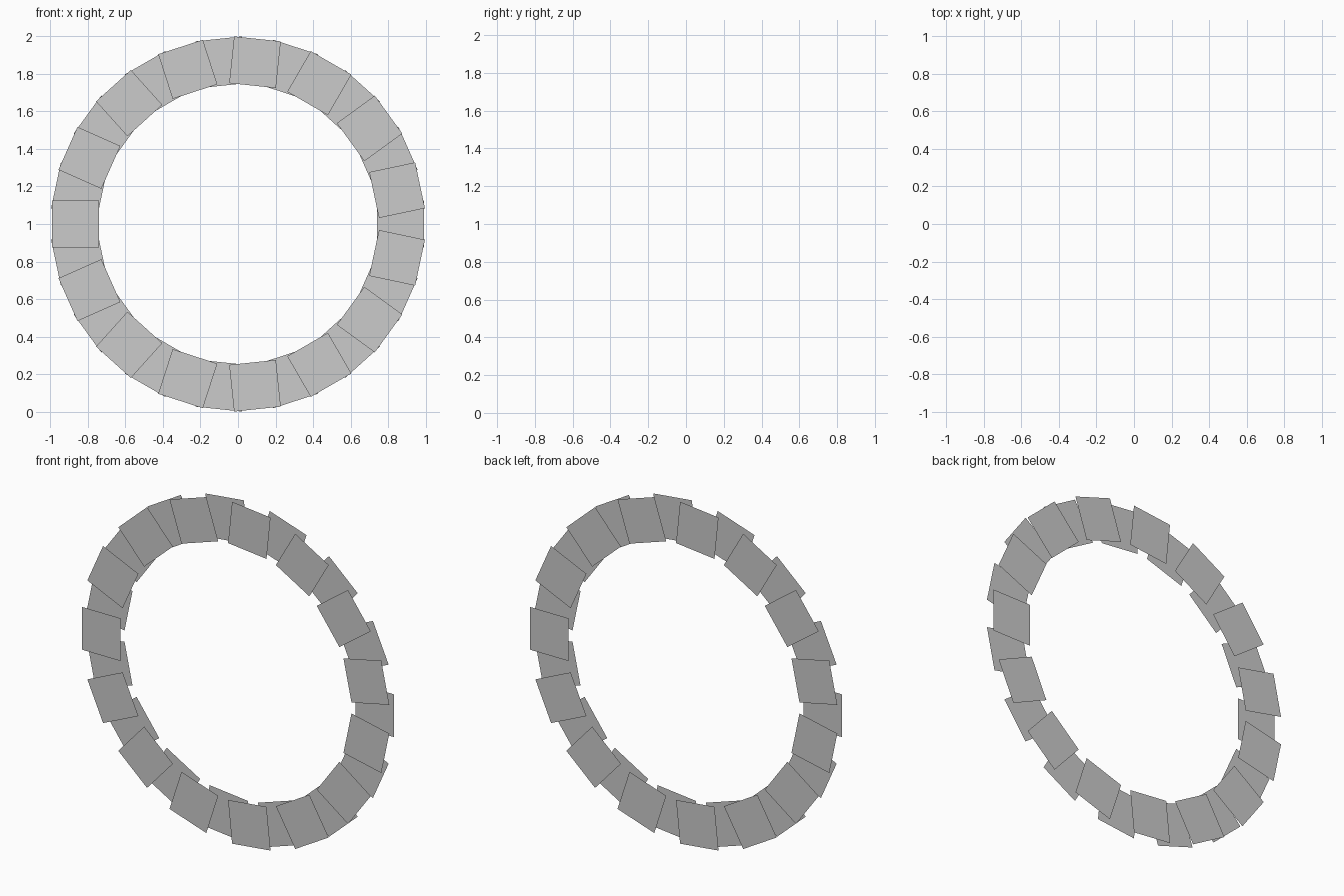
import bpy, math

if "Cube" in bpy.data.objects:
    bpy.data.objects.remove(bpy.data.objects["Cube"])

COUNT = 15        # panels in each layer
SIZE = 0.25       # side of a square panel
MID = 0.867       # radius at panel centre
GAP = 0.05        # distance between the layers


def panel_ring(name, y, start):
    """Ring of separate flat square panels in the XZ plane."""
    verts, faces = [], []
    h = SIZE / 2
    for k in range(COUNT):
        a = start + k * math.tau / COUNT
        c, s = math.cos(a), math.sin(a)
        n = len(verts)
        for r, t in ((MID - h, -h), (MID + h, -h), (MID + h, h), (MID - h, h)):
            verts.append((r * c - t * s, y, 1 + r * s + t * c))
        faces.append((n, n + 1, n + 2, n + 3))
    mesh = bpy.data.meshes.new(name)
    mesh.from_pydata(verts, [], faces)
    obj = bpy.data.objects.new(name, mesh)
    bpy.context.collection.objects.link(obj)
    return obj


# front layer starts at the left, back layer is staggered half a step
panel_ring("front_panel_ring", -GAP / 2, math.pi)
panel_ring("back_panel_ring", GAP / 2, 0)
